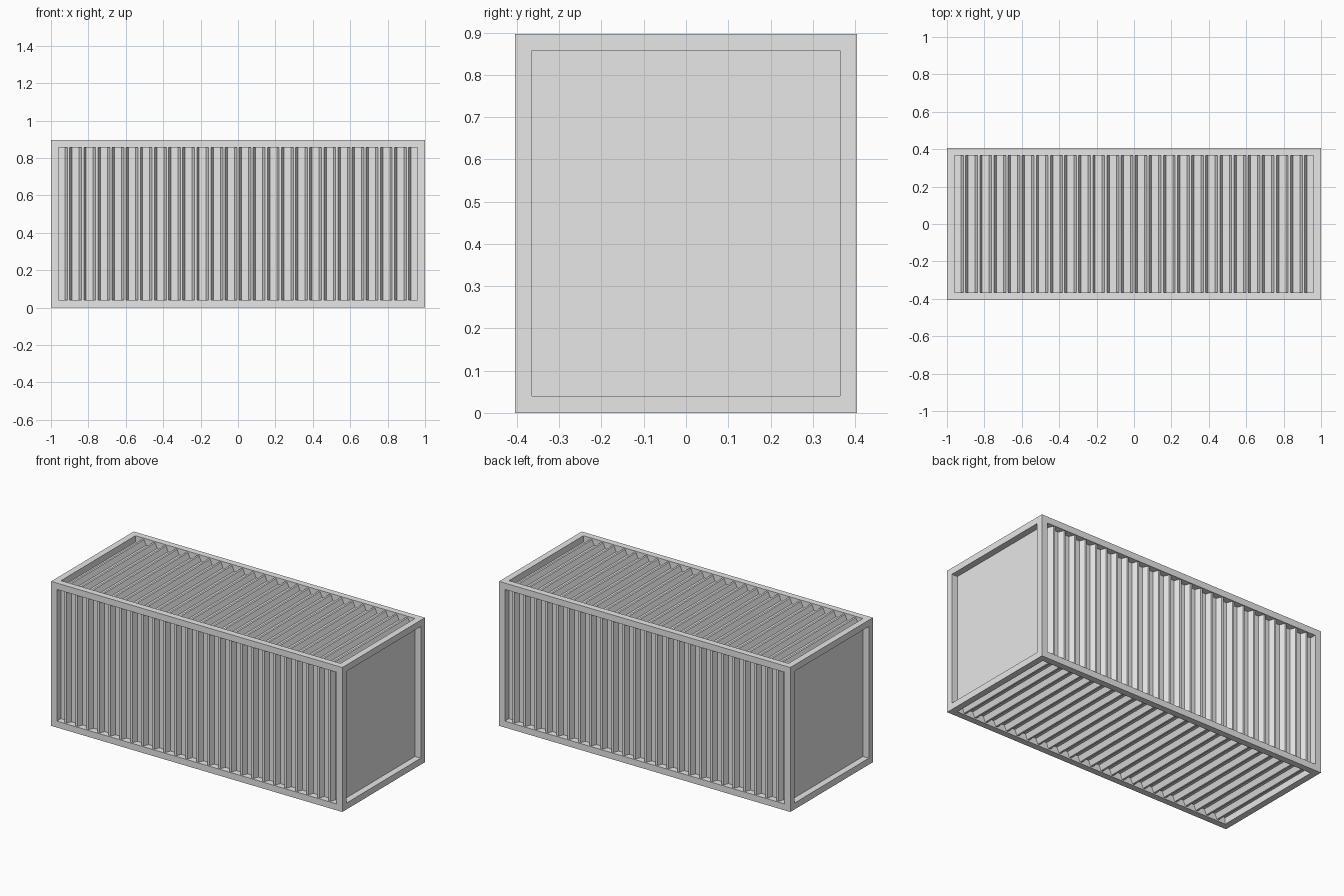
import bpy, bmesh, math
from mathutils import Matrix, Vector

cube = bpy.data.objects.get("Cube")
if cube:
    bpy.data.objects.remove(cube, do_unlink=True)

HALF = Vector((1.0, 0.405, 0.4485))   # half length, depth, height
BAR = 0.04                            # frame bar thickness
RIDGES = 25
PITCH = 0.0755
BASE, CREST, RISE = 0.038, 0.012, 0.032
CENTRE = Matrix.Translation((0, 0, HALF.z))

grey = bpy.data.materials.new("light_grey_metal")
grey.use_nodes = True
colour = (0.8, 0.8, 0.8, 1)
grey.diffuse_color = colour
grey.node_tree.nodes["Principled BSDF"].inputs["Base Color"].default_value = colour


def add_object(name, bm):
    mesh = bpy.data.meshes.new(name)
    bm.to_mesh(mesh)
    bm.free()
    mesh.materials.append(grey)
    obj = bpy.data.objects.new(name, mesh)
    bpy.context.collection.objects.link(obj)
    return obj


def frame():
    """Box of square bars with an open recess on every side."""
    bm = bmesh.new()
    bmesh.ops.create_cube(bm, size=2, matrix=CENTRE @ Matrix.Diagonal((*HALF, 1)))
    floors = bm.faces[:]
    bmesh.ops.inset_individual(bm, faces=floors, thickness=BAR, depth=0,
                               use_even_offset=True)
    for face in floors:
        normal = face.normal.copy()
        ring = bmesh.ops.extrude_discrete_faces(bm, faces=[face])["faces"][0]
        bmesh.ops.translate(bm, verts=ring.verts[:], vec=-normal * BAR)
        bm.faces.remove(ring)
    add_object("frame", bm)


def corrugated_panel(name, angle, half_span, distance):
    """Ridged sheet along x, turned about the long axis to face outward."""
    end = HALF.x - BAR
    profile = [(-end, 0)]
    for i in range(RIDGES):
        x = (i - (RIDGES - 1) / 2) * PITCH
        profile += [(x - BASE / 2, 0), (x - CREST / 2, RISE),
                    (x + CREST / 2, RISE), (x + BASE / 2, 0)]
    profile.append((end, 0))

    bm = bmesh.new()
    rows = [[bm.verts.new((x, y, distance + z)) for x, z in profile]
            for y in (-half_span, half_span)]
    for i in range(len(profile) - 1):
        bm.faces.new((rows[0][i], rows[0][i + 1], rows[1][i + 1], rows[1][i]))
    bm.transform(CENTRE @ Matrix.Rotation(angle, 4, "X"))
    add_object(name, bm)


def end_panel(name, side):
    """Flat recessed sheet closing one end."""
    bm = bmesh.new()
    size = Matrix.Diagonal((HALF.z - BAR, HALF.y - BAR, 1, 1))
    place = Matrix.Translation((side * (HALF.x - BAR), 0, 0))
    turn = Matrix.Rotation(side * math.pi / 2, 4, "Y")
    bmesh.ops.create_grid(bm, x_segments=1, y_segments=1, size=1,
                          matrix=CENTRE @ place @ turn @ size)
    add_object(name, bm)


frame()

# Ridged walls, roof and floor
inner_y, inner_z = HALF.y - BAR, HALF.z - BAR
corrugated_panel("roof_panel", 0, inner_y, inner_z)
corrugated_panel("front_panel", math.pi / 2, inner_z, inner_y)
corrugated_panel("floor_panel", math.pi, inner_y, inner_z)
corrugated_panel("back_panel", -math.pi / 2, inner_z, inner_y)

# Flat ends
end_panel("left_end_panel", 1)
end_panel("right_end_panel", -1)
